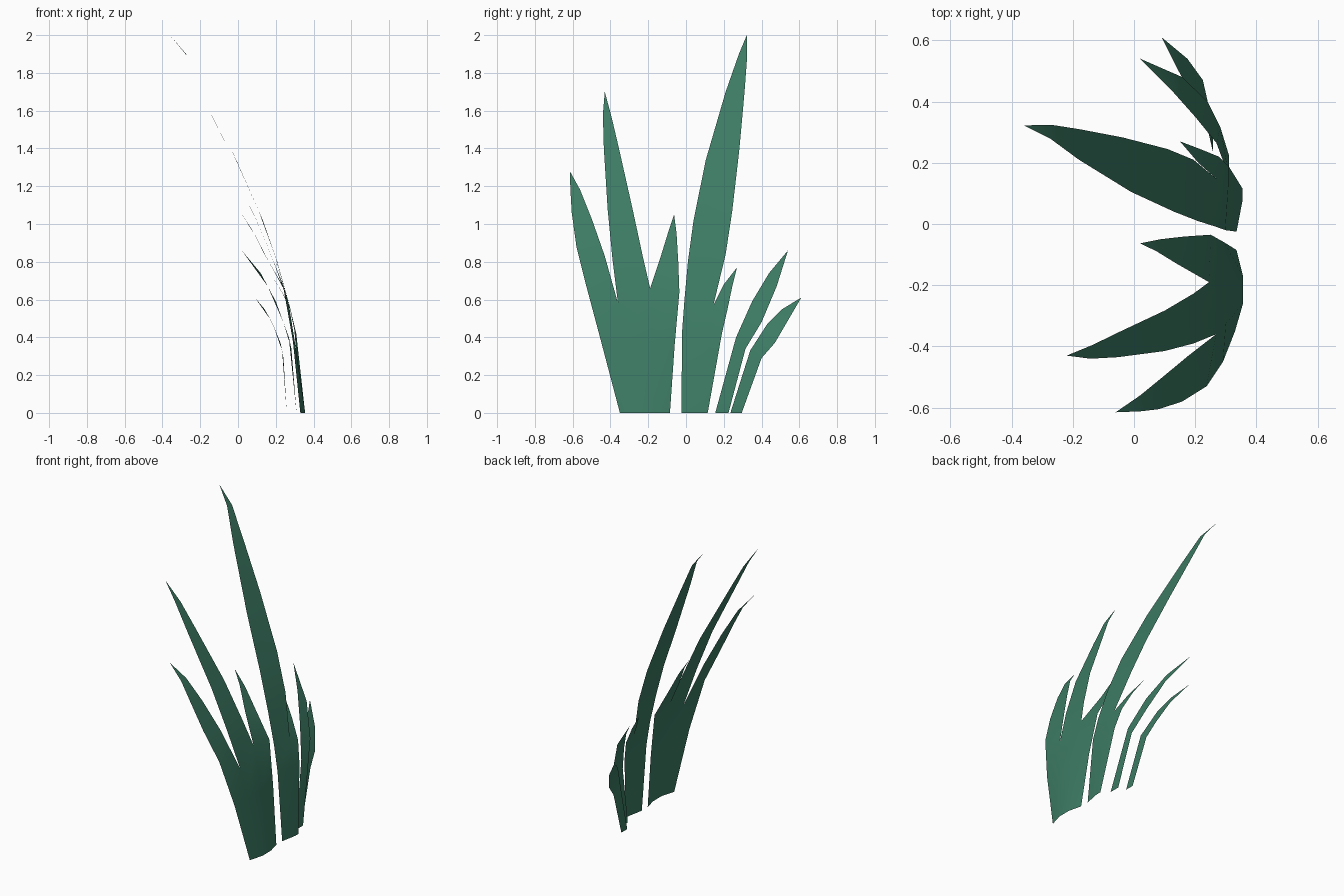
import bpy
import bmesh
import math

cube = bpy.data.objects.get("Cube")
if cube:
    bpy.data.objects.remove(cube, do_unlink=True)

# Single leaf colour
leaf_green = bpy.data.materials.new("leaf_green")
leaf_green.use_nodes = True
colour = (0.046, 0.2, 0.128, 1)
leaf_green.diffuse_color = colour
leaf_green.node_tree.nodes["Principled BSDF"].inputs["Base Color"].default_value = colour


def interpolate(table, value):
    """Piecewise linear lookup in a list of (key, result) pairs."""
    for (key_a, result_a), (key_b, result_b) in zip(table, table[1:]):
        if value <= key_b:
            return result_a + (result_b - result_a) * (value - key_a) / (key_b - key_a)
    return table[-1][1]


# Curved footprint of the tuft: depth offset by position across the base
footprint = [(-.35, -.02), (-.26, .006), (-.17, .006), (-.085, -.015),
             (-.025, -.012), (.08, .008), (.115, .008)]


def edge_points(outline, bend, curved_base):
    """Lift a flat (y, z) blade edge onto the backward bend of its blade."""
    shift = interpolate(footprint, outline[0][0]) if curved_base else 0
    points = []
    for y, z in outline:
        fade = max(0, 1 - z / .6)
        points.append((interpolate(bend, z) + shift * fade, y, z))
    return points


def build_clump(name, blades, curved_base=True):
    """Skin every blade as a strip between two edges, then weld the seams."""
    bm = bmesh.new()
    for near_edge, far_edge, bend in blades:
        near = [bm.verts.new(p) for p in edge_points(near_edge, bend, curved_base)]
        far = [bm.verts.new(p) for p in edge_points(far_edge, bend, curved_base)]
        for i in range(len(near) - 2):
            bm.faces.new((near[i], far[i], far[i + 1], near[i + 1]))
        bm.faces.new((near[-2], far[-2], far[-1]))
        bm.verts.remove(near[-1])
    bmesh.ops.remove_doubles(bm, verts=bm.verts, dist=0.0005)
    mesh = bpy.data.meshes.new(name)
    bm.to_mesh(mesh)
    bm.free()
    mesh.materials.append(leaf_green)
    clump = bpy.data.objects.new(name, mesh)
    bpy.context.collection.objects.link(clump)
    bpy.ops.object.select_all(action="DESELECT")
    clump.select_set(True)
    bpy.context.view_layer.objects.active = clump
    bpy.ops.object.shade_smooth_by_angle(angle=math.radians(40))
    return clump


# Wide clump: three blades sharing two seams that end in notches
outer_seam = [(-.26, 0), (-.326, .38), (-.36, .58)]
inner_seam = [(-.17, 0), (-.182, .38), (-.19, .66)]
wide_bend = [(0, .35), (.38, .298), (.58, .268), (.66, .245)]

outer_blade = (
    [(-.35, 0), (-.45, .38), (-.53, .68), (-.58, .88), (-.605, 1.06), (-.612, 1.18), (-.615, 1.28)],
    outer_seam + [(-.43, .83), (-.5, 1.03), (-.56, 1.18), (-.615, 1.28)],
    wide_bend + [(.85, .17), (1.05, .085), (1.18, .02), (1.28, -.06)],
)
middle_blade = (
    outer_seam + [(-.39, .82), (-.415, 1.08), (-.435, 1.4), (-.44, 1.58), (-.43, 1.7)],
    inner_seam + [(-.227, .82), (-.283, 1.08), (-.355, 1.4), (-.395, 1.57), (-.43, 1.7)],
    wide_bend + [(.82, .195), (1.08, .1), (1.3, -.005), (1.57, -.135), (1.7, -.22)],
)
inner_blade = (
    inner_seam + [(-.13, .84), (-.09, .97), (-.063, 1.05)],
    [(-.085, 0), (-.06, .36), (-.035, .64), (-.041, .8), (-.05, .95), (-.063, 1.05)],
    wide_bend + [(.84, .14), (.97, .075), (1.05, .02)],
)
build_clump("wide_clump", [outer_blade, middle_blade, inner_blade])

# Tall clump: the longest blade with a short side blade
tall_seam = [(.08, 0), (.128, .42), (.145, .57)]
tall_bend = [(0, .347), (.42, .306), (.57, .272)]

tall_blade = (
    [(-.025, 0), (-.02, .44), (-.008, .6), (.01, .8), (.04, 1.02), (.105, 1.34),
     (.21, 1.7), (.28, 1.9), (.322, 2)],
    tall_seam + [(.21, .84), (.245, 1.07), (.283, 1.4), (.31, 1.7), (.324, 1.89), (.322, 2)],
    tall_bend + [(.72, .235), (1, .14), (1.33, -.005), (1.7, -.18), (1.9, -.275), (2, -.36)],
)
side_blade = (
    tall_seam + [(.2, .68), (.27, .77)],
    [(.115, 0), (.19, .42), (.22, .55), (.245, .67), (.27, .77)],
    tall_bend + [(.68, .21), (.77, .15)],
)
build_clump("tall_clump", [tall_blade, side_blade])

# Two thin arching blades at the back
long_thin_blade = (
    [(.155, 0), (.265, .4), (.35, .59), (.44, .74), (.54, .86)],
    [(.225, 0), (.315, .34), (.4, .48), (.48, .67), (.54, .86)],
    [(0, .31), (.37, .28), (.59, .2), (.74, .12), (.86, .02)],
)
short_thin_blade = (
    [(.235, 0), (.34, .33), (.43, .47), (.51, .55), (.61, .61)],
    [(.295, 0), (.4, .29), (.47, .37), (.54, .49), (.61, .61)],
    [(0, .258), (.3, .24), (.37, .225), (.48, .18), (.55, .14), (.61, .09)],
)
build_clump("long_thin_blade", [long_thin_blade], curved_base=False)
build_clump("short_thin_blade", [short_thin_blade], curved_base=False)
